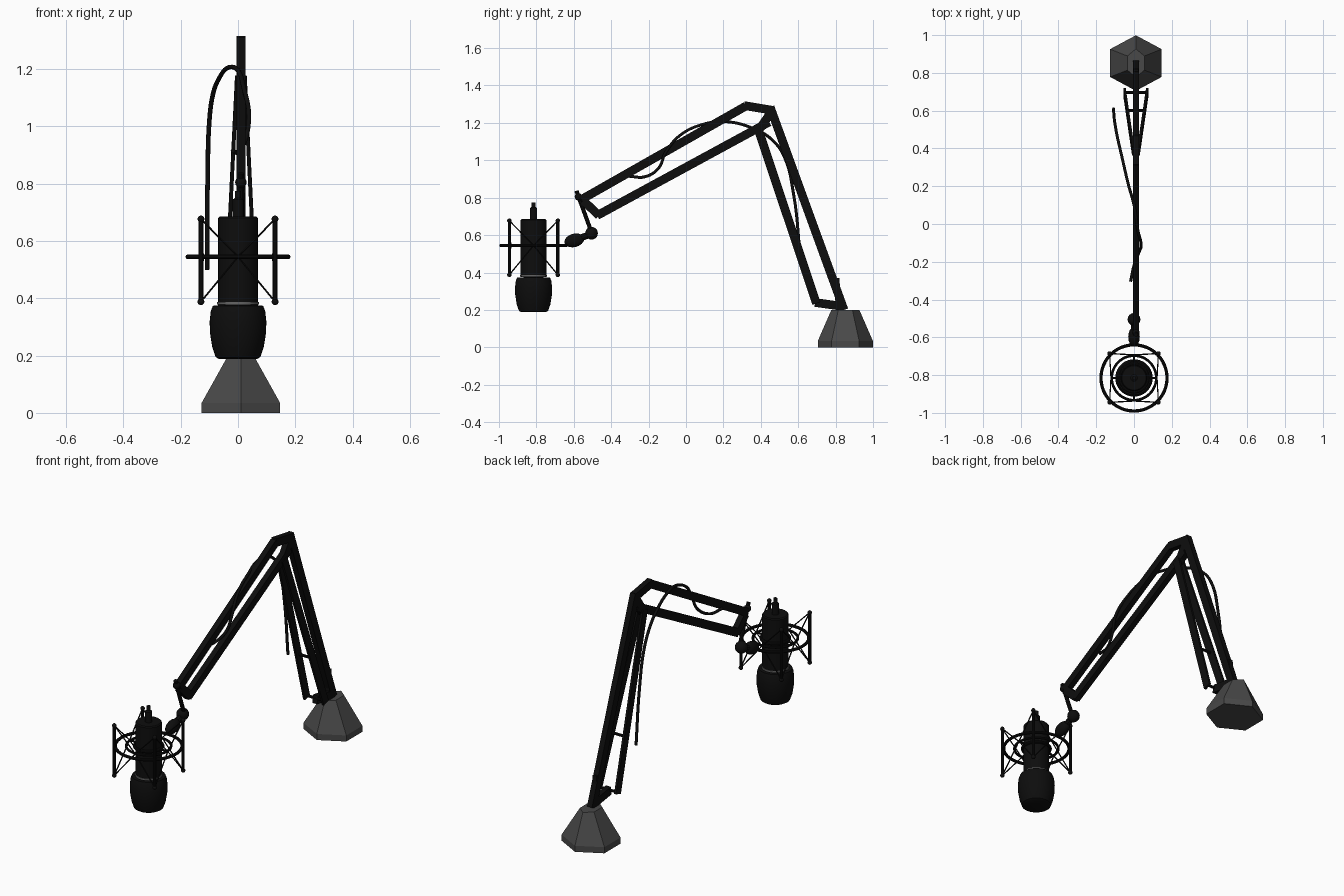
import bpy, bmesh, math
from mathutils import Vector, Matrix

if "Cube" in bpy.data.objects:
    bpy.data.objects.remove(bpy.data.objects["Cube"])


def material(name, v):
    m = bpy.data.materials.new(name)
    m.use_nodes = True
    m.diffuse_color = (v, v, v, 1)
    m.node_tree.nodes["Principled BSDF"].inputs["Base Color"].default_value = (v, v, v, 1)
    return m


black = material("matte black", 0.004)
grey = material("dark grey", 0.065)
silver = material("band grey", 0.13)


def finish(name, bm, mat, smooth=False):
    bmesh.ops.recalc_face_normals(bm, faces=bm.faces)
    me = bpy.data.meshes.new(name)
    bm.to_mesh(me)
    bm.free()
    ob = bpy.data.objects.new(name, me)
    bpy.context.collection.objects.link(ob)
    me.materials.append(mat)
    if smooth:
        bpy.ops.object.select_all(action="DESELECT")
        bpy.context.view_layer.objects.active = ob
        ob.select_set(True)
        bpy.ops.object.shade_smooth_by_angle(angle=math.radians(35))
    return ob


def along(a, b):
    """Matrix at the middle of a-b, local z along it, local x kept sideways."""
    a, b = Vector(a), Vector(b)
    z = (b - a).normalized()
    y = z.cross(Vector((1, 0, 0)))
    y = y.normalized() if y.length > 0.01 else Vector((0, 1, 0))
    rot = Matrix((y.cross(z), y, z)).transposed().to_4x4()
    return Matrix.Translation((a + b) / 2) @ rot, (b - a).length


def bar(name, a, b, wide, deep):
    m, length = along(a, b)
    bm = bmesh.new()
    bmesh.ops.create_cube(bm, size=1, matrix=m @ Matrix.Diagonal((wide, deep, length, 1)))
    return finish(name, bm, black)


def rod(name, a, b, r, r2=None, sides=10):
    m, length = along(a, b)
    bm = bmesh.new()
    bmesh.ops.create_cone(bm, cap_ends=True, segments=sides, radius1=r,
                          radius2=r if r2 is None else r2, depth=length, matrix=m)
    return finish(name, bm, black, True)


def ball(name, p, r):
    bm = bmesh.new()
    bmesh.ops.create_uvsphere(bm, u_segments=16, v_segments=10, radius=r,
                              matrix=Matrix.Translation(p))
    return finish(name, bm, black, True)


def lathe(name, profile, x, y, mat, sides=40):
    bm = bmesh.new()
    vs = [bm.verts.new((r, 0, z)) for r, z in profile]
    es = [bm.edges.new(p) for p in zip(vs, vs[1:])]
    bmesh.ops.spin(bm, geom=vs + es, axis=(0, 0, 1), cent=(0, 0, 0),
                   angle=math.tau, steps=sides)
    bmesh.ops.remove_doubles(bm, verts=bm.verts, dist=1e-4)
    bmesh.ops.translate(bm, verts=bm.verts, vec=(x, y, 0))
    return finish(name, bm, mat, True)


def ring(name, p, major, minor):
    prof = [(major + minor * math.cos(i * math.tau / 10),
             p[2] + minor * math.sin(i * math.tau / 10)) for i in range(11)]
    return lathe(name, prof, p[0], p[1], black, 48)


# Hexagonal weighted base
AX = 0.01
bm = bmesh.new()
loops = []
for rx, ry, z in [(0.158, 0.147, 0), (0.158, 0.147, 0.035), (0.052, 0.075, 0.2)]:
    loops.append([bm.verts.new((AX + rx * math.sin(i * math.tau / 6),
                                0.852 + ry * math.cos(i * math.tau / 6), z)) for i in range(6)])
for lo, hi in zip(loops, loops[1:]):
    for i in range(6):
        j = (i + 1) % 6
        bm.faces.new((lo[i], lo[j], hi[j], hi[i]))
bm.faces.new(loops[0])
bm.faces.new(loops[-1])
finish("base", bm, grey)

# Main arm bars and their links, as (name, start y z, end y z)
W, D = 0.032, 0.046
bars = [("lower_arm_outer_bar", (0.845, 0.2), (0.45, 1.285)),
        ("upper_arm_top_bar", (0.32, 1.29), (-0.56, 0.79)),
        ("upper_arm_bottom_bar", (0.445, 1.205), (-0.475, 0.705)),
        ("elbow_top_link", (0.31, 1.293), (0.46, 1.268)),
        ("elbow_inner_link", (0.45, 1.25), (0.385, 1.155)),
        ("wrist_link", (-0.55, 0.785), (-0.465, 0.705)),
        ("foot_link", (0.69, 0.24), (0.83, 0.22))]
for name, a, b in bars:
    bar(name, (AX, *a), (AX, *b), W, D)
bar("foot_strut", (AX, 0.805, 0.37), (AX, 0.815, 0.22), W * 0.8, 0.03)

# Splayed pair of thin bars under the lower arm, with cross pieces
for side, s in (("left", 1), ("right", -1)):
    bar("lower_arm_inner_bar_" + side, (AX + s * 0.06, 0.697, 0.235),
        (AX + s * 0.014, 0.385, 1.17), 0.013, D)
for k, y, z, half in ((1, 0.6, 0.525, 0.046), (2, 0.697, 0.245, 0.062)):
    rod(f"cross_piece_{k}", (AX - half, y, z), (AX + half, y, z), 0.008)

# Wrist: pivot post, knob and swivel joint
rod("wrist_post", (AX, -0.586, 0.837), (AX, -0.505, 0.615), 0.011)
ball("wrist_collar", (AX, -0.575, 0.805), 0.02)
ball("wrist_knob", (0, -0.505, 0.61), 0.034)
rod("swivel_neck", (0, -0.51, 0.605), (0, -0.59, 0.575), 0.018)
swivel = ball("swivel_joint", (0, 0, 0), 0.036)
swivel.scale = (0.85, 1.5, 1)
swivel.rotation_euler = (math.radians(15), 0, 0)
swivel.location = (0, -0.597, 0.572)

# Microphone
MY, RZ = -0.815, 0.545
rod("mount_rod", (0, -0.61, 0.56), (0, MY + 0.18, RZ), 0.009)
lathe("microphone_body", [(0, 0.375), (0.069, 0.375), (0.069, 0.68), (0.064, 0.686), (0, 0.686)],
      0, MY, black)
lathe("microphone_band", [(0.066, 0.378), (0.073, 0.378), (0.073, 0.387), (0.066, 0.387)],
      0, MY, silver)
lathe("microphone_head", [(0, 0.188), (0.066, 0.188), (0.078, 0.195), (0.09, 0.23),
                          (0.098, 0.28), (0.099, 0.32), (0.095, 0.355), (0.088, 0.374),
                          (0, 0.376)], 0, MY, black)
lathe("cable_plug", [(0, 0.68), (0.019, 0.68), (0.019, 0.745), (0.011, 0.75),
                     (0.011, 0.775), (0, 0.775)], 0, MY, black, 16)

# Shock mount: rings, corner posts, elastic cords and spokes
ring("mount_outer_ring", (0, MY, RZ), 0.175, 0.0085)
ring("mount_inner_ring", (0, MY, RZ), 0.118, 0.007)
ring("mount_collar", (0, MY, RZ), 0.074, 0.009)
for i in range(4):
    a = math.radians(45 + 90 * i)
    px, py = 0.183 * math.cos(a), MY + 0.183 * math.sin(a)
    rod(f"mount_post_{i}", (px, py, 0.388), (px, py, 0.677), 0.0085)
    c = math.radians(90 * i)
    rod(f"mount_spoke_{i}", (0.07 * math.cos(c), MY + 0.07 * math.sin(c), RZ),
        (0.118 * math.cos(c), MY + 0.118 * math.sin(c), RZ), 0.006)
    for end, z in (("top", 0.677), ("bottom", 0.388)):
        ball(f"post_cap_{end}_{i}", (px, py, z), 0.012)
        for k in (0, 1):
            q = math.radians(90 * (i + k))
            rod(f"elastic_{end}_{i}_{k}", (px, py, z),
                (0.122 * math.cos(q), MY + 0.122 * math.sin(q), RZ), 0.0035, sides=6)

# Loose cable draped over the arm
path = [(-0.018, -0.305, 0.915), (0, -0.22, 0.912), (0.028, -0.145, 0.96),
        (0.038, -0.11, 1.04), (0.02, -0.03, 1.135), (0, 0.1, 1.195),
        (-0.03, 0.21, 1.207), (-0.065, 0.36, 1.17), (-0.088, 0.46, 1.11),
        (-0.1, 0.525, 1.02), (-0.106, 0.575, 0.82), (-0.108, 0.61, 0.5)]
cu = bpy.data.curves.new("cable", "CURVE")
cu.dimensions = "3D"
cu.bevel_depth = 0.008
cu.bevel_resolution = 2
cu.use_fill_caps = True
cu.resolution_u = 6
sp = cu.splines.new("BEZIER")
sp.bezier_points.add(len(path) - 1)
for bp, co in zip(sp.bezier_points, path):
    bp.co = co
    bp.handle_left_type = bp.handle_right_type = "AUTO"
cu.materials.append(black)
bpy.context.collection.objects.link(bpy.data.objects.new("cable", cu))
